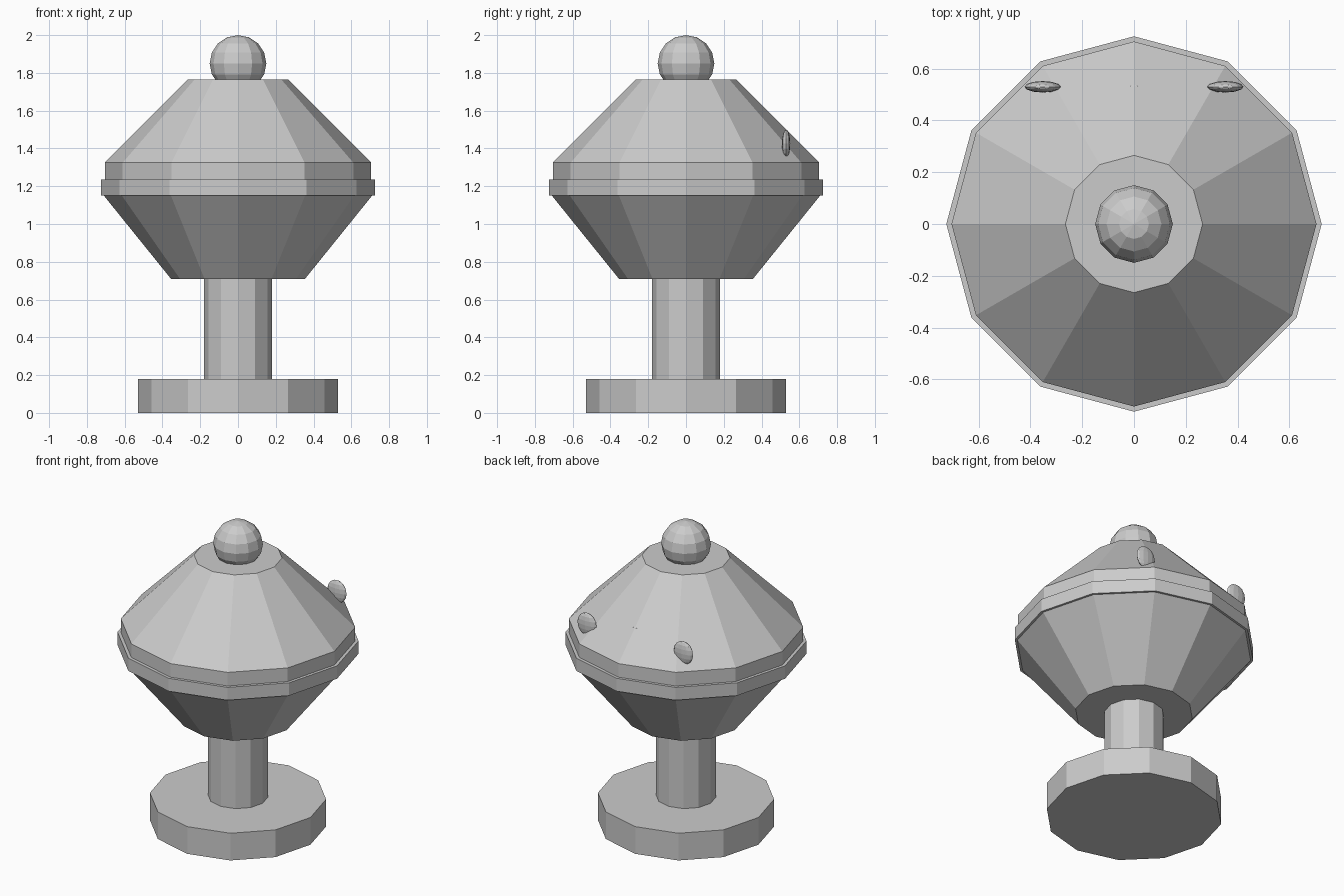
import bpy
import math

SIDES = 12

cube = bpy.data.objects.get("Cube")
if cube:
    bpy.data.objects.remove(cube, do_unlink=True)

grey = bpy.data.materials.new("plain_grey")
grey.use_nodes = True
grey.diffuse_color = (0.6, 0.6, 0.6, 1)
grey.node_tree.nodes["Principled BSDF"].inputs["Base Color"].default_value = (0.6, 0.6, 0.6, 1)


def finish(name):
    obj = bpy.context.object
    obj.name = name
    obj.data.materials.append(grey)
    return obj


def frustum(name, r_low, r_high, z_low, z_high):
    """Twelve-sided drum or cone with a corner on each axis."""
    bpy.ops.mesh.primitive_cone_add(vertices=SIDES, radius1=r_low, radius2=r_high,
                                    depth=z_high - z_low,
                                    location=(0, 0, (z_low + z_high) / 2))
    return finish(name)


def ellipsoid(name, centre, radii, segments=SIDES, rings=8):
    bpy.ops.mesh.primitive_uv_sphere_add(segments=segments, ring_count=rings,
                                         radius=1, location=centre)
    bpy.context.object.scale = radii
    return finish(name)


# Stand
frustum("base", 0.53, 0.53, 0, 0.18)
frustum("stem", 0.18, 0.18, 0.18, 0.71)

# Body
frustum("lower_body", 0.355, 0.71, 0.71, 1.15)
frustum("rim", 0.725, 0.725, 1.15, 1.235)
frustum("collar", 0.705, 0.705, 1.235, 1.325)
frustum("upper_body", 0.705, 0.265, 1.325, 1.765)

# Knob on top
ellipsoid("knob", (0, 0, 1.85), (0.15, 0.15, 0.15))

# Flat oval studs on the back, with a small one almost sunk in the middle
for side, x in (("left", 0.353), ("right", -0.353)):
    ellipsoid(side + "_stud", (x, 0.53, 1.425), (0.07, 0.022, 0.075))
ellipsoid("middle_stud", (0, 0.53, 1.463), (0.04, 0.012, 0.035))
